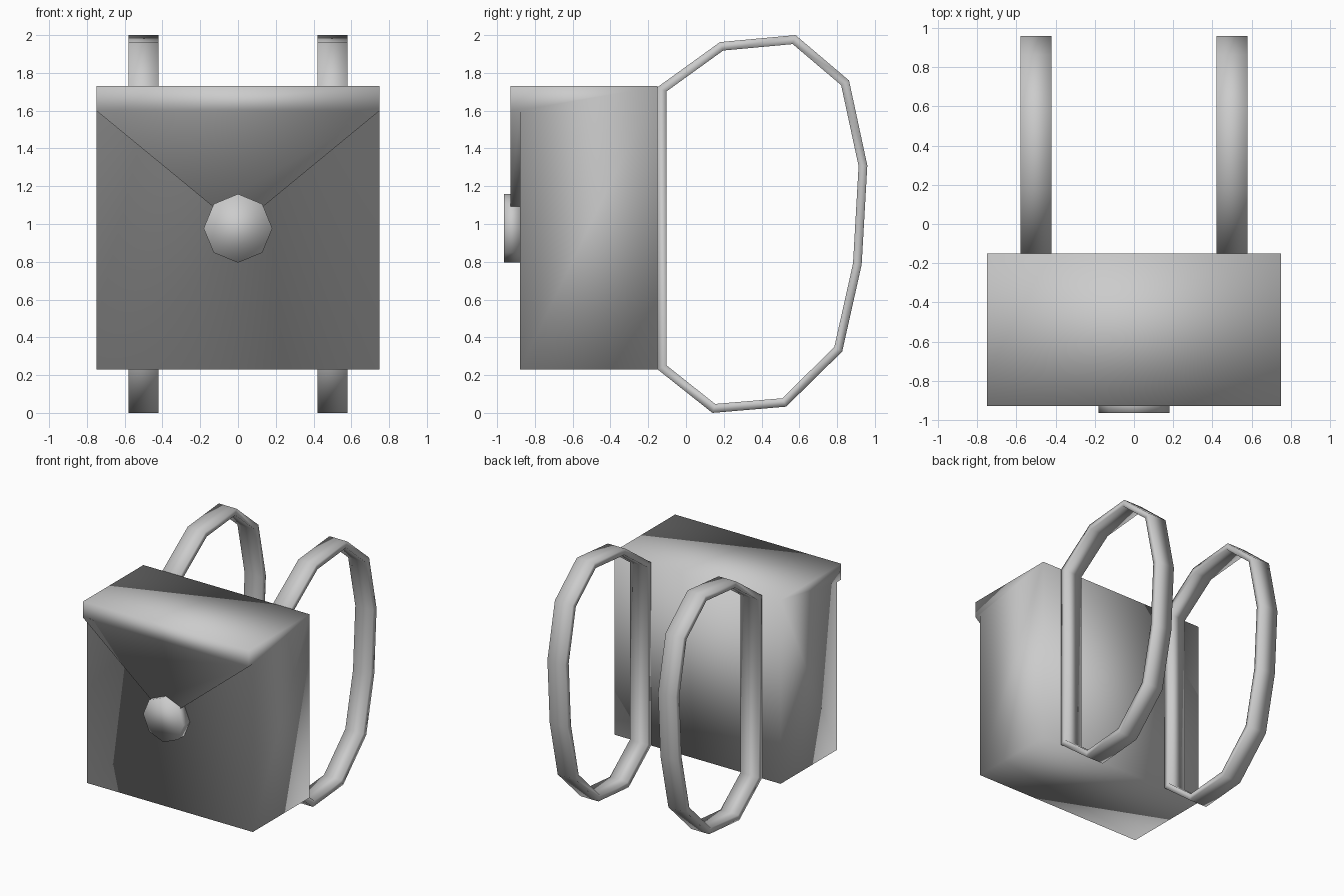
import bpy, bmesh, math
from mathutils import Vector, Matrix

if "Cube" in bpy.data.objects:
    bpy.data.objects.remove(bpy.data.objects["Cube"])


def finish(name, bm):
    bmesh.ops.recalc_face_normals(bm, faces=bm.faces[:])
    for f in bm.faces:
        f.smooth = True
    mesh = bpy.data.meshes.new(name)
    bm.to_mesh(mesh)
    bm.free()
    obj = bpy.data.objects.new(name, mesh)
    bpy.context.collection.objects.link(obj)
    return obj


# Bag: side profile (y, z) with a front lip, extruded across x
profile = [(-0.15, 0.23), (-0.88, 0.23), (-0.88, 1.60),
           (-0.93, 1.60), (-0.93, 1.73), (-0.15, 1.73)]
bm = bmesh.new()
side = bm.faces.new([bm.verts.new((-0.75, y, z)) for y, z in profile])
ext = bmesh.ops.extrude_face_region(bm, geom=[side], use_keep_orig=True)["geom"]
bmesh.ops.translate(bm, vec=(1.5, 0, 0),
                    verts=[g for g in ext if isinstance(g, bmesh.types.BMVert)])

# Closing flap: pull the lip underside down and taper it toward the button
lip = next(f for f in bm.faces
           if all(abs(v.co.z - 1.60) < 1e-4 for v in f.verts))
tip = bmesh.ops.extrude_discrete_faces(bm, faces=[lip])["faces"][0]
for v in tip.verts:
    v.co.z = 1.09
    v.co.x *= 0.13 / 0.75
hidden = [f for f in bm.faces
          if all(abs(v.co.y + 0.88) < 1e-4 for v in f.verts)
          and f.calc_center_median().z > 1.2]
bmesh.ops.delete(bm, geom=hidden, context='FACES_ONLY')
finish("bag_with_flap", bm)

# Button: eight-sided disc facing forward
bm = bmesh.new()
bmesh.ops.create_cone(bm, cap_ends=True, segments=8, radius1=0.182, radius2=0.182,
                      depth=0.085,
                      matrix=Matrix.Translation((0, -0.921, 0.977))
                      @ Matrix.Rotation(math.pi / 2, 4, 'X'))
finish("button", bm)

# Shoulder straps: outer loop (y, z), inner loop offset with mitred corners
outer = [Vector(p) for p in [
    (-0.15, 0.23), (0.14, 0.0), (0.53, 0.033), (0.827, 0.325), (0.93, 0.785),
    (0.96, 1.31), (0.863, 1.76), (0.58, 2.0), (0.18, 1.963), (-0.15, 1.725)]]
thick = 0.046
n = len(outer)
inner = []
for i, p in enumerate(outer):
    a = (p - outer[i - 1]).normalized()
    b = (outer[(i + 1) % n] - p).normalized()
    na, nb = Vector((-a.y, a.x)), Vector((-b.y, b.x))
    inner.append(p + (na + nb) * thick / (1 + na.dot(nb)))

bm = bmesh.new()
rings = [[bm.verts.new((x, p.x, p.y))
          for x, p in ((0.42, o), (0.58, o), (0.58, q), (0.42, q))]
         for o, q in zip(outer, inner)]
for i in range(n):
    r, s = rings[i], rings[(i + 1) % n]
    for k in range(4):
        m = (k + 1) % 4
        bm.faces.new((r[k], r[m], s[m], s[k]))
strap = finish("shoulder_straps", bm)
strap.modifiers.new("mirror", 'MIRROR').use_mirror_merge = False
